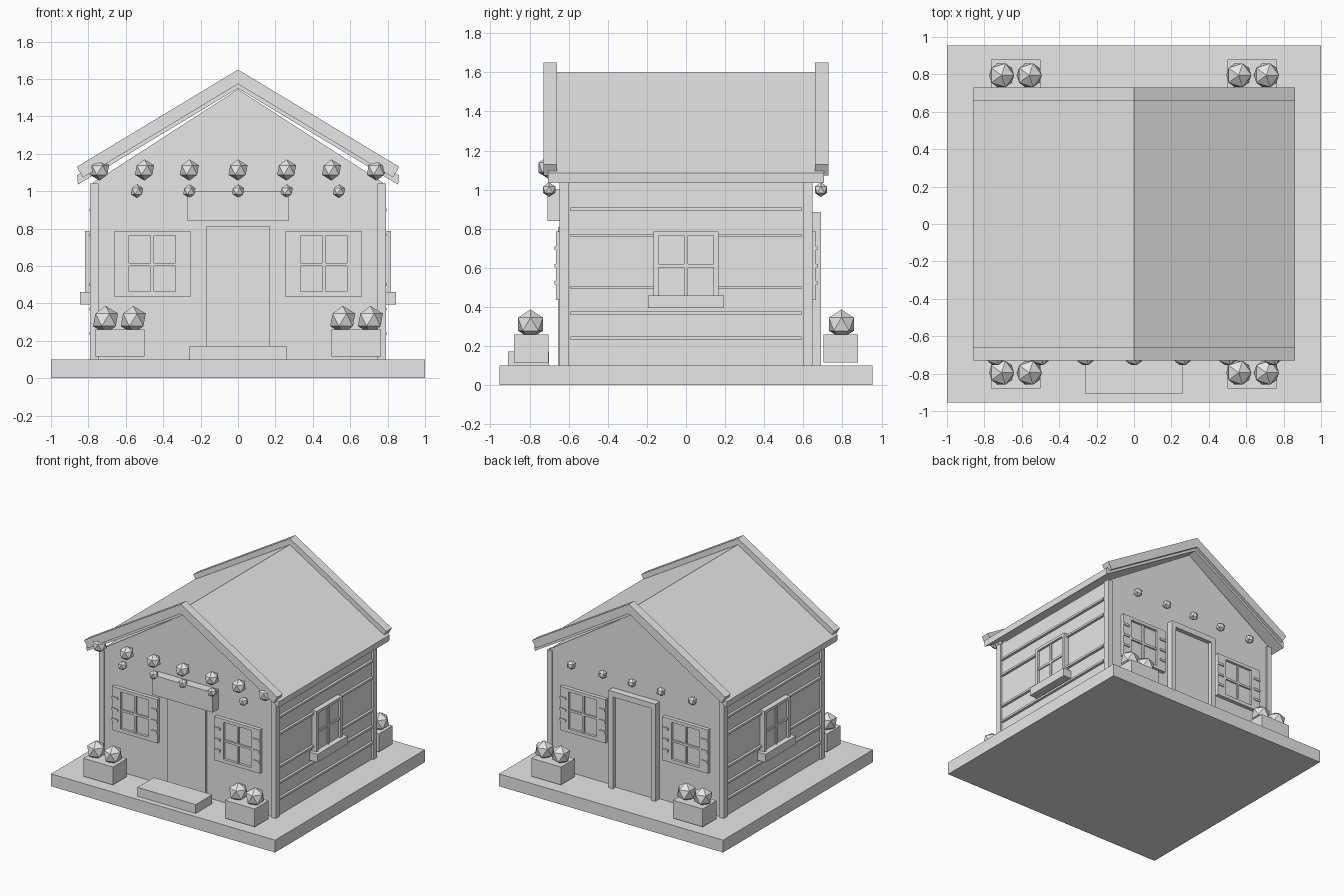
import bpy
import bmesh
from mathutils import Vector

cube = bpy.data.objects.get("Cube")
if cube:
    bpy.data.objects.remove(cube, do_unlink=True)

grey = bpy.data.materials.new("plain grey")
grey.use_nodes = True
grey.diffuse_color = (0.8, 0.8, 0.8, 1)
grey.node_tree.nodes["Principled BSDF"].inputs["Base Color"].default_value = (0.8, 0.8, 0.8, 1)


def finish(name, bm):
    bmesh.ops.recalc_face_normals(bm, faces=bm.faces)
    mesh = bpy.data.meshes.new(name)
    bm.to_mesh(mesh)
    bm.free()
    mesh.materials.append(grey)
    obj = bpy.data.objects.new(name, mesh)
    bpy.context.collection.objects.link(obj)
    return obj


def box(name, x, y, z):
    """Box from (low, high) ranges."""
    bm = bmesh.new()
    bmesh.ops.create_cube(bm, size=1)
    for v in bm.verts:
        v.co = [r[0] if c < 0 else r[1] for c, r in zip(v.co, (x, y, z))]
    return finish(name, bm)


def prism(name, half, y):
    """Extrude a left-right symmetric profile along y."""
    bm = bmesh.new()
    left = [(-px, pz) for px, pz in reversed(half) if px > 0]
    face = bm.faces.new([bm.verts.new((px, y[0], pz)) for px, pz in half + left])
    out = bmesh.ops.extrude_face_region(bm, geom=[face])
    moved = [v for v in out["geom"] if isinstance(v, bmesh.types.BMVert)]
    bmesh.ops.translate(bm, verts=moved, vec=(0, y[1] - y[0], 0))
    return finish(name, bm)


def ball(name, center, radius):
    bm = bmesh.new()
    bmesh.ops.create_icosphere(bm, subdivisions=1, radius=radius)
    bmesh.ops.translate(bm, verts=bm.verts, vec=Vector(center))
    return finish(name, bm)


def span(side, a, b):
    """Range a..b measured outwards on the given side."""
    return tuple(sorted((side * a, side * b)))


# Base slab and house body
box("base", (-1, 1), (-0.955, 0.955), (0, 0.1))
prism("walls", [(0.775, 0.1), (0.775, 1.045), (0, 1.545)], (-0.635, 0.635))

# Roof panels and gable trims
prism("roof", [(0, 1.6), (0.86, 1.085), (0.856, 1.035), (0, 1.55)], (-0.705, 0.705))
for side, label in ((-1, "front"), (1, "back")):
    prism(label + "_roof_trim", [(0, 1.65), (0.862, 1.13), (0.829, 1.073), (0, 1.573)],
          span(side, 0.66, 0.73))

# Corner posts, side cladding strips and side windows
for sx, label in ((1, "left"), (-1, "right")):
    for sy in (-1, 1):
        box(label + "_corner_post", span(sx, 0.745, 0.79), span(sy, 0.598, 0.646), (0.1, 1.04))
    for z in (0.24, 0.37, 0.5, 0.765, 0.9):
        box(label + "_cladding_strip", span(sx, 0.77, 0.795), (-0.59, 0.59), (z - 0.008, z + 0.008))
    box(label + "_side_glass", span(sx, 0.77, 0.8), (-0.15, 0.15), (0.45, 0.77))
    for sy in (-1, 1):
        box(label + "_side_jamb", span(sx, 0.77, 0.817), span(sy, 0.14, 0.165), (0.45, 0.765))
    box(label + "_side_head", span(sx, 0.77, 0.817), (-0.165, 0.165), (0.765, 0.787))
    box(label + "_side_mullion", span(sx, 0.77, 0.81), (-0.009, 0.009), (0.45, 0.765))
    box(label + "_side_crossbar", span(sx, 0.77, 0.81), (-0.14, 0.14), (0.602, 0.62))
    box(label + "_side_sill", span(sx, 0.77, 0.845), (-0.195, 0.195), (0.395, 0.46))


def gable_window(sx, sy):
    """Framed window with slatted borders on a gable wall."""
    frame = span(sy, 0.62, 0.665)
    box("window_glass", span(sx, 0.33, 0.585), span(sy, 0.62, 0.645), (0.46, 0.765))
    box("window_inner_border", span(sx, 0.255, 0.335), frame, (0.435, 0.787))
    box("window_outer_border", span(sx, 0.582, 0.66), frame, (0.435, 0.787))
    box("window_head", span(sx, 0.335, 0.582), frame, (0.762, 0.787))
    box("window_sill", span(sx, 0.335, 0.582), frame, (0.435, 0.463))
    bars = span(sy, 0.62, 0.658)
    box("window_mullion", span(sx, 0.45, 0.467), bars, (0.463, 0.762))
    box("window_crossbar", span(sx, 0.335, 0.582), bars, (0.6, 0.617))
    for z in (0.525, 0.61, 0.7):
        for a, b in ((0.255, 0.308), (0.605, 0.66)):
            box("shutter_slat", span(sx, a, b), span(sy, 0.62, 0.673), (z - 0.009, z + 0.009))


# Gable windows and planters with two bushes each
for sx in (-1, 1):
    for sy in (-1, 1):
        gable_window(sx, sy)
        box("planter", span(sx, 0.5, 0.765), span(sy, 0.703, 0.88), (0.115, 0.26))
        for x in (0.56, 0.708):
            ball("bush", (sx * x, sy * 0.795, 0.312), 0.075)

# Front door, sign board and step
box("front_door", (-0.17, 0.17), (-0.655, -0.62), (0.1, 0.81))
box("sign_board", (-0.27, 0.27), (-0.708, -0.63), (0.84, 1.0))
box("step", (-0.26, 0.26), (-0.91, -0.7), (0.1, 0.172))

# Back door with raised frame
box("back_door", (-0.17, 0.17), (0.62, 0.655), (0.1, 0.84))
for sx in (-1, 1):
    box("back_door_jamb", span(sx, 0.17, 0.21), (0.62, 0.69), (0.1, 0.84))
box("back_door_lintel", (-0.21, 0.21), (0.62, 0.69), (0.84, 0.885))

# Hanging ornaments
for x in (-0.74, -0.5, -0.26, 0, 0.26, 0.5, 0.74):
    ball("large_ornament", (x, -0.705, 1.113), 0.057)
for x in (-0.54, -0.26, 0, 0.26, 0.54):
    for y in (-0.7, 0.69):
        ball("small_ornament", (x, y, 1.0), 0.037)
